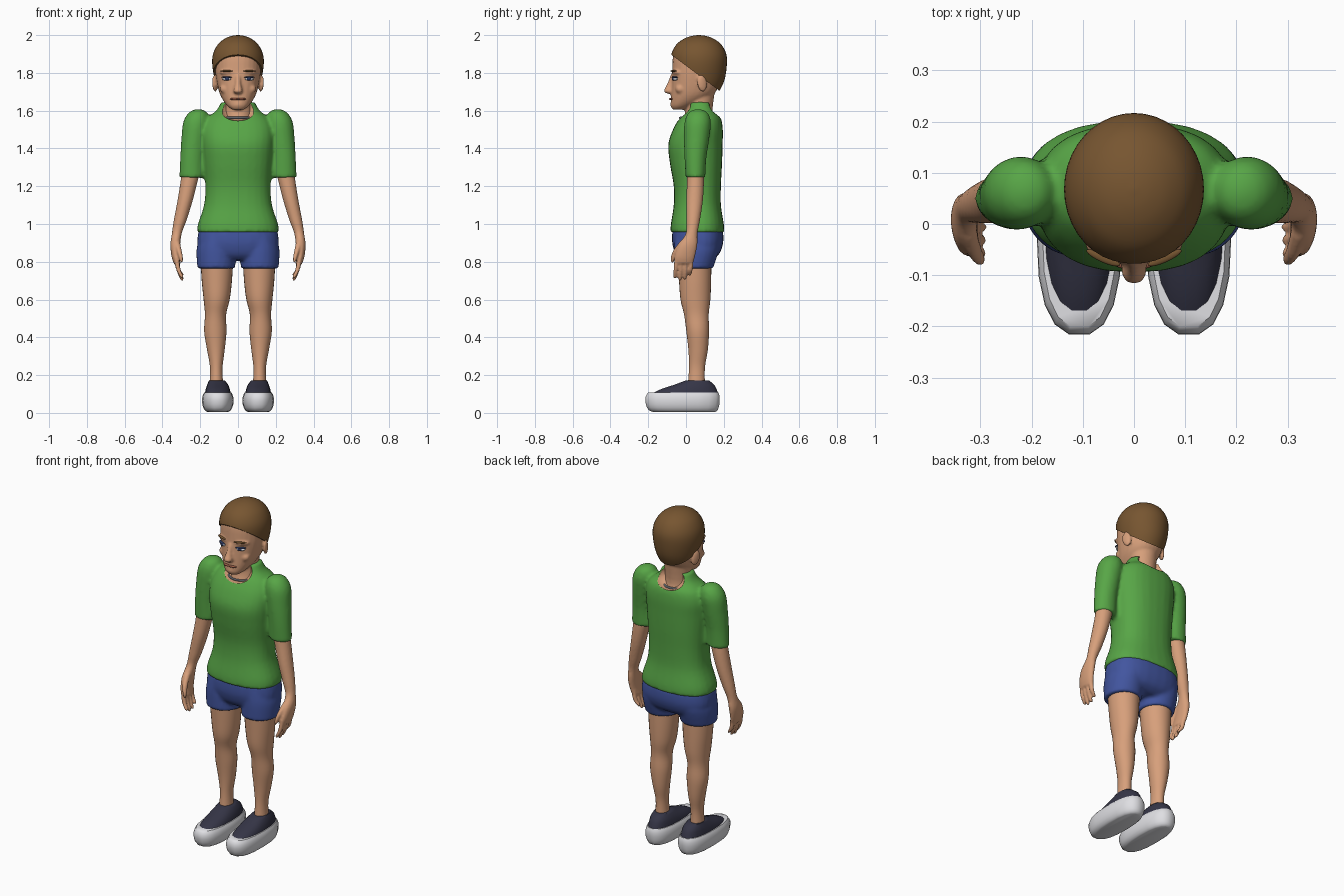
import bpy, bmesh, math
from mathutils import Vector, Matrix, Euler

cube = bpy.data.objects.get("Cube")
if cube:
    bpy.data.objects.remove(cube, do_unlink=True)


def material(name, *srgb):
    colour = [(c / 255) ** 2.2 for c in srgb] + [1]
    mat = bpy.data.materials.new(name)
    mat.use_nodes = True
    mat.diffuse_color = colour
    shader = mat.node_tree.nodes["Principled BSDF"]
    shader.inputs["Base Color"].default_value = colour
    shader.inputs["Roughness"].default_value = 0.8
    return mat


SKIN = material("skin", 214, 158, 122)
GREEN = material("green cloth", 88, 164, 72)
BLUE = material("blue cloth", 68, 86, 158)
BROWN = material("brown hair", 118, 86, 52)
NAVY = material("dark canvas", 56, 56, 72)
WHITE = material("white rubber", 222, 222, 226)
GREY = material("grey metal", 160, 165, 175)
IRIS = material("eye blue", 50, 62, 98)
LIP = material("lips", 150, 92, 72)


def resample(rings, k):
    """Catmull-Rom smoothing of a list of rings."""
    p = [Vector(r) for r in rings]
    p = [p[0]] + p + [p[-1]]
    out = []
    for a, b, c, d in zip(p, p[1:], p[2:], p[3:]):
        for i in range(k):
            t = i / k
            out.append(b + (c - a) * (t / 2) + (a * 2 - b * 5 + c * 4 - d) * (t * t / 2)
                       + (b * 3 - a - c * 3 + d) * (t ** 3 / 2))
    return out + [p[-1]]


def loft(bm, rings, sides=(1,), n=28, power=2.0, k=4):
    """Closed body through horizontal rings (z, x, y, half width, half depth)."""
    for s in sides:
        loops = []
        for z, x, y, rx, ry in resample(rings, k):
            loop = []
            for i in range(n):
                a = math.tau * i / n
                c, q = math.cos(a), math.sin(a)
                loop.append(bm.verts.new((s * (x + math.copysign(abs(c) ** (2 / power), c) * rx),
                                          y + math.copysign(abs(q) ** (2 / power), q) * ry, z)))
            loops.append(loop)
        for lo, hi in zip(loops, loops[1:]):
            for i in range(n):
                j = (i + 1) % n
                bm.faces.new((lo[i], lo[j], hi[j], hi[i]))
        bm.faces.new(loops[0])
        bm.faces.new(loops[-1])


def ball(bm, loc, radii, turn=(0, 0, 0), sides=(1,)):
    for s in sides:
        m = (Matrix.Diagonal((s, 1, 1, 1)) @ Matrix.Translation(loc)
             @ Euler(turn).to_matrix().to_4x4() @ Matrix.Diagonal((*radii, 1)))
        bmesh.ops.create_uvsphere(bm, u_segments=20, v_segments=12, radius=1, matrix=m)


def finish(name, bm, mat, voxel=0, smooth=0, angle=50):
    bmesh.ops.recalc_face_normals(bm, faces=bm.faces)
    mesh = bpy.data.meshes.new(name)
    bm.to_mesh(mesh)
    bm.free()
    mesh.materials.append(mat)
    obj = bpy.data.objects.new(name, mesh)
    bpy.context.collection.objects.link(obj)
    if voxel:
        mod = obj.modifiers.new("Merge", "REMESH")
        mod.mode, mod.voxel_size, mod.use_smooth_shade = "VOXEL", voxel, True
    if smooth:
        mod = obj.modifiers.new("Soften", "SMOOTH")
        mod.iterations, mod.factor = smooth, 0.5
    bpy.ops.object.select_all(action="DESELECT")
    obj.select_set(True)
    bpy.context.view_layer.objects.active = obj
    bpy.ops.object.shade_smooth_by_angle(angle=math.radians(angle))
    return obj


BOTH = (1, -1)

# Shirt: trunk and sleeves merged
bm = bmesh.new()
loft(bm, [(.955, 0, .06, .217, .142), (1.0, 0, .06, .212, .14), (1.1, 0, .06, .18, .125),
          (1.2, 0, .06, .173, .125), (1.32, 0, .053, .182, .138), (1.42, 0, .05, .19, .144),
          (1.5, 0, .063, .19, .132), (1.56, 0, .075, .165, .11), (1.6, 0, .075, .115, .08),
          (1.645, 0, .075, .09, .062)], power=2.4)
loft(bm, [(1.245, .245, .05, .066, .052), (1.35, .242, .05, .064, .058), (1.45, .232, .056, .068, .067),
          (1.54, .22, .062, .07, .07), (1.59, .212, .064, .048, .05), (1.608, .21, .064, .015, .015)], BOTH)
shirt = finish("shirt", bm, GREEN, .01, 5)

# Neckline scooped out at front and back, showing skin
bm = bmesh.new()
ball(bm, (0, -.03, 1.615), (.1, .085, .07))
ball(bm, (0, .165, 1.62), (.095, .07, .065))
cutter = finish("neckline_cutter", bm, SKIN, .008)
shirt.data.materials.append(SKIN)
cut = shirt.modifiers.new("Neckline", "BOOLEAN")
cut.operation, cut.object, cut.solver, cut.material_mode = "DIFFERENCE", cutter, "EXACT", "TRANSFER"
cutter.hide_render = True
baked = bpy.data.meshes.new_from_object(shirt.evaluated_get(bpy.context.evaluated_depsgraph_get()))
shirt.modifiers.clear()
shirt.data = baked
bpy.data.objects.remove(cutter, do_unlink=True)

# Shorts
bm = bmesh.new()
loft(bm, [(.97, 0, .062, .208, .134), (.9, 0, .062, .216, .135), (.84, 0, .06, .2, .115),
          (.81, 0, .055, .15, .08)], power=2.5)
loft(bm, [(.93, .113, .06, .09, .12), (.86, .116, .055, .104, .118), (.765, .115, .042, .1, .102)], BOTH)
finish("shorts", bm, BLUE, .01, 4)

# Legs
bm = bmesh.new()
loft(bm, [(.83, .112, .045, .088, .09), (.7, .112, .048, .08, .085), (.6, .113, .05, .069, .079),
          (.52, .119, .055, .056, .065), (.43, .12, .062, .059, .06), (.33, .117, .064, .046, .051),
          (.24, .115, .058, .033, .042), (.15, .115, .055, .036, .045)], BOTH)
finish("legs", bm, SKIN)

# Arms with palm, fingers and thumb
bm = bmesh.new()
loft(bm, [(1.3, .245, .05, .05, .043), (1.22, .26, .05, .045, .045), (1.12, .281, .045, .04, .044),
          (1.02, .306, .038, .034, .036), (.95, .324, .03, .026, .031), (.89, .332, .01, .026, .05),
          (.83, .33, -.006, .022, .054), (.79, .322, -.012, .018, .05)], BOTH)
for i, tip in enumerate((.712, .7, .705, .725)):
    y = -.05 + i * .026
    loft(bm, [(.82, .326, y, .014, .012), (.76, .316, y - .004, .012, .012),
              (tip + .01, .298, y - .008, .01, .01), (tip, .294, y - .008, .004, .004)], BOTH, n=12)
loft(bm, [(.91, .325, -.01, .017, .02), (.86, .312, -.05, .014, .018), (.82, .302, -.068, .011, .013),
          (.795, .298, -.072, .005, .006)], BOTH, n=12)
finish("arms", bm, SKIN, .006, 2)

# Head, neck, nose, ears, brow and chin
bm = bmesh.new()
loft(bm, [(1.605, 0, -.04, .03, .03), (1.625, 0, -.022, .056, .058), (1.66, 0, .015, .082, .095),
          (1.7, 0, .04, .1, .118), (1.76, 0, .052, .114, .127), (1.82, 0, .06, .122, .133),
          (1.9, 0, .066, .12, .132), (1.96, 0, .068, .09, .1)], power=2.2)
loft(bm, [(1.54, 0, .065, .08, .085), (1.6, 0, .068, .073, .072), (1.75, 0, .08, .08, .08)])
loft(bm, [(1.69, 0, -.082, .014, .016), (1.703, 0, -.093, .025, .025), (1.74, 0, -.08, .016, .021),
          (1.79, 0, -.066, .014, .015)], n=14)
ball(bm, (0, -.062, 1.632), (.03, .022, .02))
ball(bm, (.055, -.048, 1.803), (.045, .022, .014), (0, 0, .35), BOTH)
ball(bm, (.068, -.03, 1.715), (.028, .026, .026), sides=BOTH)
ball(bm, (.122, .085, 1.745), (.012, .027, .046), (.15, 0, .35), BOTH)
finish("head", bm, SKIN, .007, 2)

# Hair cap, sliced along the slanting hairline
bm = bmesh.new()
loft(bm, [(1.69, 0, .06, .1, .11), (1.76, 0, .066, .122, .137), (1.84, 0, .068, .136, .148),
          (1.9, 0, .068, .132, .145), (1.95, 0, .068, .107, .119), (1.98, 0, .068, .072, .08),
          (1.995, 0, .068, .036, .04), (2.0, 0, .068, .004, .004)], n=40)
hairline = bmesh.ops.bisect_plane(bm, geom=bm.verts[:] + bm.edges[:] + bm.faces[:], plane_co=(0, -.08, 1.898),
                                  plane_no=(0, .6, .8), clear_inner=True)
bmesh.ops.edgeloop_fill(bm, edges=[e for e in hairline["geom_cut"] if isinstance(e, bmesh.types.BMEdge)])
finish("hair", bm, BROWN)

# Eyes, eyebrows and mouth
for name, mat, loc, radii, turn in (
        ("eyes", WHITE, (.06, -.058, 1.768), (.026, .012, .009), .45),
        ("irises", IRIS, (.058, -.067, 1.769), (.013, .007, .009), .45),
        ("eyelids", IRIS, (.06, -.06, 1.777), (.03, .013, .004), .45),
        ("eyebrows", BROWN, (.06, -.066, 1.81), (.036, .009, .005), .42),
        ("mouth", LIP, (.018, -.08, 1.662), (.026, .008, .006), .2)):
    bm = bmesh.new()
    ball(bm, loc, radii, (0, 0, turn), BOTH)
    finish(name, bm, mat)

# Necklace
bpy.ops.mesh.primitive_torus_add(location=(0, .063, 1.562), major_radius=.1, minor_radius=.006,
                                 major_segments=40, minor_segments=8)
necklace = bpy.context.object
necklace.name = "necklace"
necklace.scale = (.8, .95, 1)
necklace.data.materials.append(GREY)
bpy.ops.object.shade_smooth_by_angle()

# Shoes: thick rubber soles and canvas uppers
bm = bmesh.new()
loft(bm, [(.005, .107, -.01, .055, .165), (.015, .107, -.015, .07, .185), (.045, .107, -.018, .082, .197),
          (.085, .107, -.018, .082, .199), (.108, .107, -.014, .072, .188)], BOTH, n=18, power=2.5, k=2)
finish("shoe_soles", bm, WHITE)
bm = bmesh.new()
loft(bm, [(.1, .107, -.006, .069, .18), (.125, .107, .014, .064, .15), (.15, .108, .045, .055, .105),
          (.172, .111, .06, .042, .062)], BOTH, n=18, power=2.3, k=2)
finish("shoe_uppers", bm, NAVY)
